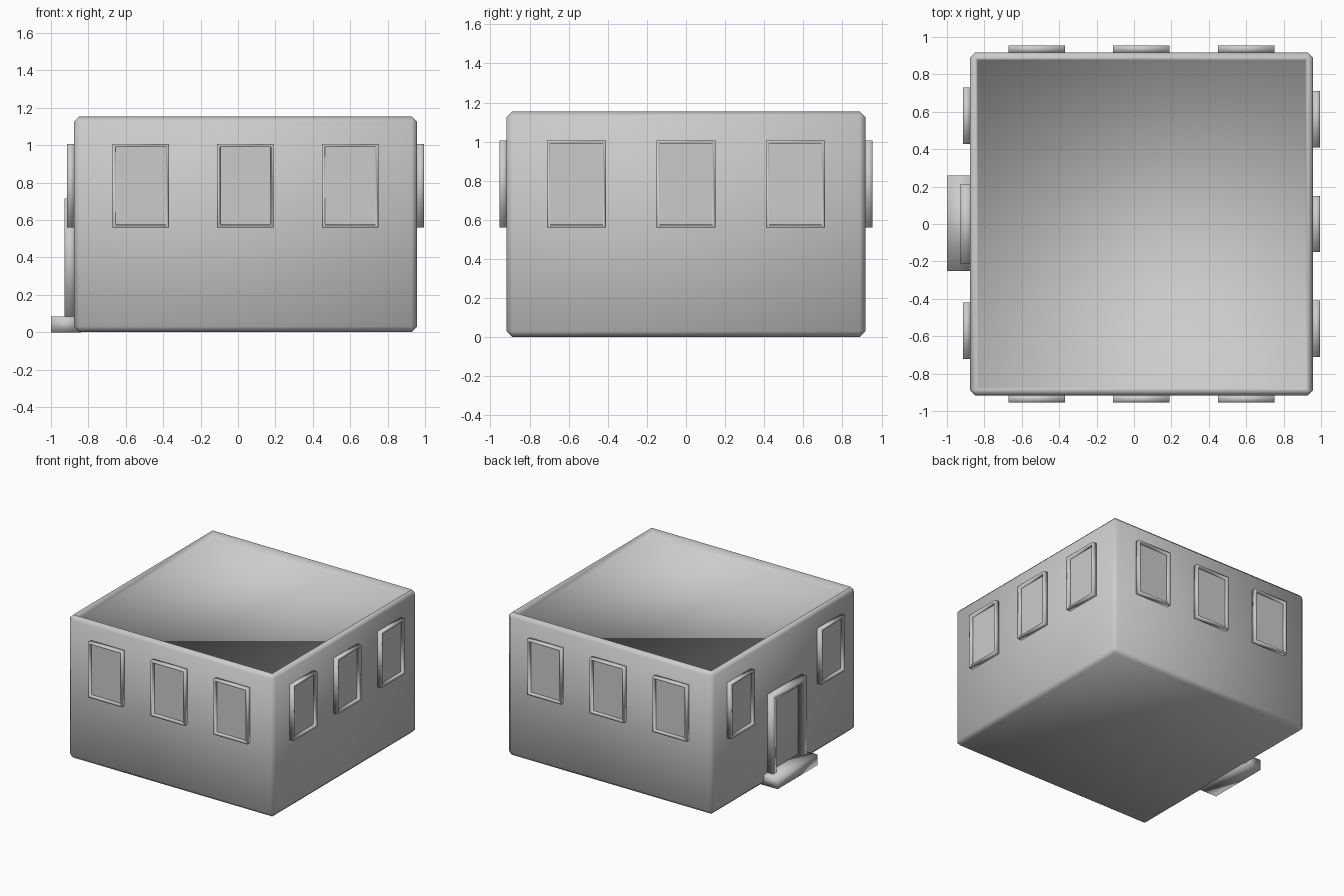
import bpy, bmesh
from mathutils import Matrix
from math import pi

if "Cube" in bpy.data.objects:
    bpy.data.objects.remove(bpy.data.objects["Cube"])


def box(bm, lo, hi):
    size = [b - a for a, b in zip(lo, hi)]
    mid = [(a + b) / 2 for a, b in zip(lo, hi)]
    m = Matrix.Translation(mid) @ Matrix.Diagonal((*size, 1))
    bmesh.ops.create_cube(bm, size=1, matrix=m)


def face_towards(bm, axis, sign):
    return max(bm.faces, key=lambda f: sign * f.calc_center_median()[axis])


def finish(bm, name, matrix=None):
    bmesh.ops.recalc_face_normals(bm, faces=bm.faces)
    if matrix:
        bm.transform(matrix)
    mesh = bpy.data.meshes.new(name)
    bm.to_mesh(mesh)
    bm.free()
    mesh.shade_smooth()
    obj = bpy.data.objects.new(name, mesh)
    bpy.context.collection.objects.link(obj)
    return obj


# Building: chamfered block with a shallow dished roof
CX, HALF = 0.04, 0.918
bm = bmesh.new()
box(bm, (CX - HALF, -HALF, 0.001), (CX + HALF, HALF, 1.155))
bmesh.ops.bevel(bm, geom=bm.edges[:], offset=0.03, segments=1, affect='EDGES')
bm.normal_update()
roof = face_towards(bm, 2, 1)
bmesh.ops.inset_region(bm, faces=[roof], thickness=0.018, depth=-0.057)
finish(bm, "building")


# Window: framed box with a separate flat pane, facing -y, then turned to its wall
def window(name, u, angle):
    place = Matrix.Translation((CX, 0, 0)) @ Matrix.Rotation(angle, 4, 'Z')
    bm = bmesh.new()
    box(bm, (u - 0.151, -0.955, 0.56), (u + 0.151, -0.915, 1.006))
    bm.normal_update()
    pane = face_towards(bm, 1, -1)
    bmesh.ops.inset_region(bm, faces=[pane], thickness=0.02)
    bmesh.ops.inset_region(bm, faces=[pane], thickness=0.003, depth=-0.025)
    corners = [place @ v.co for v in pane.verts]
    bmesh.ops.delete(bm, geom=[pane], context='FACES_ONLY')
    finish(bm, name + "_frame", place)
    mesh = bpy.data.meshes.new(name + "_pane")
    mesh.from_pydata(corners, [], [(0, 1, 2, 3)])
    bpy.context.collection.objects.link(bpy.data.objects.new(name + "_pane", mesh))


for i, u in enumerate((-0.56, 0.0, 0.56)):
    window(f"front_window_{i}", u, 0)
    window(f"right_window_{i}", u, pi / 2)
    window(f"back_window_{i}", u, pi)
for i, u in enumerate((-0.58, 0.57)):
    window(f"left_window_{i}", u, -pi / 2)

# Door frame: two posts and a lintel as one arch-shaped profile
outer, inner, top, base = 0.215, 0.172, 0.715, 0.06
profile = [(-outer, base), (-outer, top), (outer, top), (outer, base),
           (inner, base), (inner, top - 0.043), (-inner, top - 0.043), (-inner, base)]
bm = bmesh.new()
rings = [[bm.verts.new((x, y, z)) for y, z in profile] for x in (-0.928, -0.865)]
for ring in rings:
    bm.faces.new(ring)
for i in range(8):
    j = (i + 1) % 8
    bm.faces.new((rings[0][i], rings[0][j], rings[1][j], rings[1][i]))
finish(bm, "door_frame")

# Door step
bm = bmesh.new()
box(bm, (-1.0, -0.25, 0.0), (-0.84, 0.26, 0.085))
finish(bm, "door_step")
